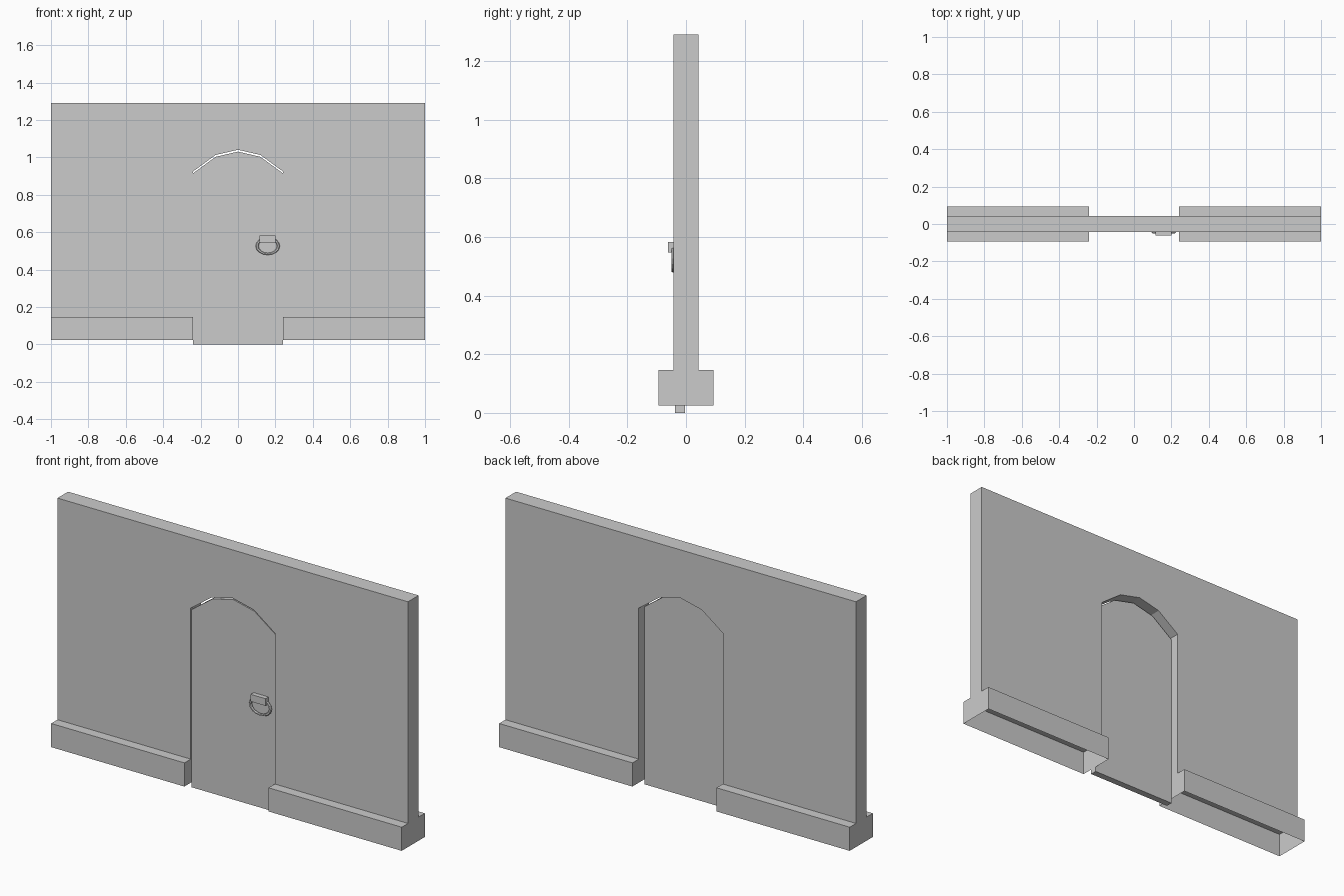
import bpy, bmesh
from math import cos, sin, pi

if "Cube" in bpy.data.objects:
    bpy.data.objects.remove(bpy.data.objects["Cube"])


def finish(name, bm):
    bmesh.ops.remove_doubles(bm, verts=bm.verts, dist=1e-5)
    bmesh.ops.recalc_face_normals(bm, faces=bm.faces)
    mesh = bpy.data.meshes.new(name)
    bm.to_mesh(mesh)
    bm.free()
    ob = bpy.data.objects.new(name, mesh)
    bpy.context.collection.objects.link(ob)
    return ob


def slab(name, outline, y0, y1, open_edges=()):
    """Extrude an x-z outline along y, leaving the listed rim edges open."""
    bm = bmesh.new()
    a = [bm.verts.new((x, y0, z)) for x, z in outline]
    b = [bm.verts.new((x, y1, z)) for x, z in outline]
    bm.faces.new(a)
    bm.faces.new(b[::-1])
    n = len(outline)
    for i in range(n):
        if i not in open_edges:
            j = (i + 1) % n
            bm.faces.new((a[j], a[i], b[i], b[j]))
    return finish(name, bm)


def arch(bottom, drop):
    half = [(0.24, 0.925), (0.12, 1.013), (0, 1.041)]
    pts = [(-x, z - drop) for x, z in half] + [(x, z - drop) for x, z in half[1::-1]]
    return [(-0.24, bottom)] + pts + [(0.24, bottom)]


WALL, BASE = 0.043, 0.094
LOW, LEDGE, TOP = 0.025, 0.147, 1.29

# Wall with arched doorway, open where it meets the hollow plinths
doorway = arch(LEDGE, 0)
outline = [(-1, LEDGE)] + doorway + [(1, LEDGE), (1, TOP), (-1, TOP)]
slab("wall", outline, -WALL, WALL, open_edges=(0, len(doorway)))

# Hollow plinths: side and ledge sheets plus end caps, no underside
for side, sx in (("left", -1), ("right", 1)):
    bm = bmesh.new()
    x0, x1 = sx * 0.24, sx
    for sy in (-1, 1):
        prof = [(sy * BASE, LOW), (sy * BASE, LEDGE), (sy * WALL, LEDGE)]
        for p, q in zip(prof, prof[1:]):
            bm.faces.new([bm.verts.new(c) for c in
                          ((x0, *p), (x1, *p), (x1, *q), (x0, *q))])
    for x in (x0, x1):
        bm.faces.new([bm.verts.new((x, y, z)) for y, z in
                      ((-BASE, LOW), (BASE, LOW), (BASE, LEDGE), (WALL, LEDGE),
                       (-WALL, LEDGE), (-BASE, LEDGE))])
    finish(side + "_plinth", bm)

# Door leaf, set just behind the front of the wall
slab("door", arch(0, 0.01), -0.037, -0.003)

# Handle mount
slab("handle_mount", [(0.115, 0.546), (0.2, 0.546), (0.2, 0.583), (0.115, 0.583)],
     -0.061, -0.037)

# Oval pull ring hanging from the mount
bm = bmesh.new()
N, M = 16, 6
ring = []
for i in range(N):
    t = 2 * pi * i / N
    row = []
    for j in range(M):
        u = 2 * pi * j / M
        r = 1 + 0.14 * cos(u)
        row.append(bm.verts.new((0.159 + 0.057 * r * cos(t),
                                 -0.044 + 0.007 * sin(u),
                                 0.526 + 0.042 * r * sin(t))))
    ring.append(row)
for i in range(N):
    for j in range(M):
        k, m = (i + 1) % N, (j + 1) % M
        bm.faces.new((ring[i][j], ring[k][j], ring[k][m], ring[i][m]))
finish("pull_ring", bm)
